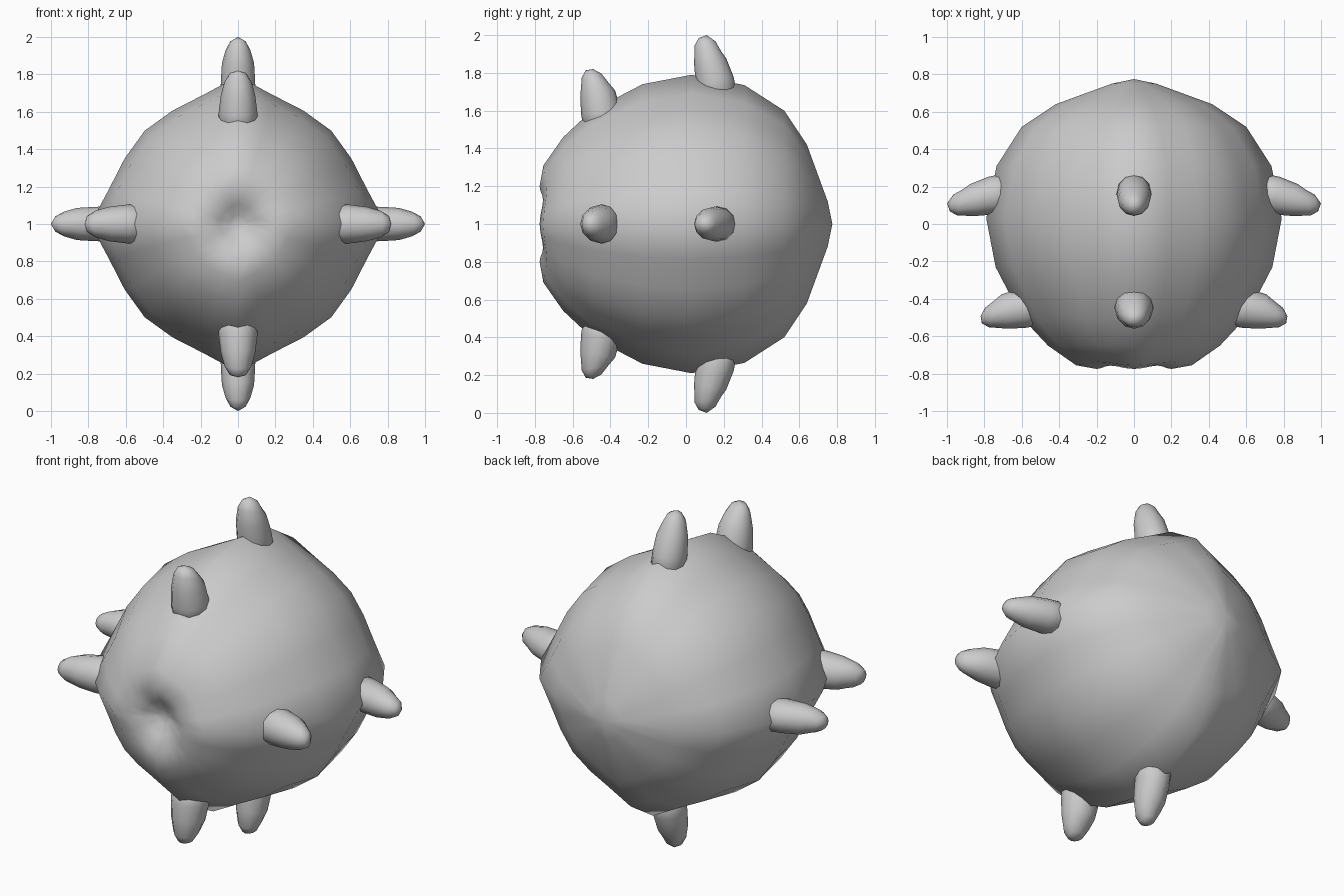
import bpy, bmesh, math

if "Cube" in bpy.data.objects:
    bpy.data.objects.remove(bpy.data.objects["Cube"])

SEG = 24
# radius multiplier every 15 degrees: four ridges with flatter panels between
RIDGE = [1.0, 0.905, 0.886, 0.893, 0.886, 0.905]


def loft(name, rings, cap_start, cap_end):
    """Skin closed rings of points, with a centre point at each end."""
    bm = bmesh.new()
    vs = [[bm.verts.new(p) for p in ring] for ring in rings]
    n = len(vs[0])
    for a, b in zip(vs, vs[1:]):
        for i in range(n):
            j = (i + 1) % n
            bm.faces.new((a[i], a[j], b[j], b[i]))
    for ring, tip in ((vs[0], cap_start), (vs[-1], cap_end)):
        c = bm.verts.new(tip)
        for i in range(n):
            bm.faces.new((ring[i], ring[(i + 1) % n], c))
    bmesh.ops.recalc_face_normals(bm, faces=bm.faces)
    for f in bm.faces:
        f.smooth = True
    me = bpy.data.meshes.new(name)
    bm.to_mesh(me)
    bm.free()
    ob = bpy.data.objects.new(name, me)
    bpy.context.collection.objects.link(ob)
    return ob


# Body: ridged rings along y, with a shallow dimple in the front
profile = [(0.75, 0.12), (0.64, 0.42), (0.52, 0.60), (0.31, 0.735),
           (0.03, 0.79), (-0.23, 0.74), (-0.50, 0.60), (-0.65, 0.46),
           (-0.755, 0.31), (-0.775, 0.20), (-0.73, 0.11), (-0.695, 0.05)]
rings = []
for y, r in profile:
    ring = []
    for k in range(SEG):
        a = 2 * math.pi * k / SEG
        f = RIDGE[k % 6]
        # the dimple rim dips between the ridges
        dip = 0.018 * math.sin(2 * a) ** 2 if y < -0.74 else 0
        ring.append((r * f * math.cos(a), y + dip, 1 + r * f * math.sin(a)))
    rings.append(ring)
loft("body", rings, (0, 0.775, 1), (0, -0.685, 1))


def spike(name, sections, tip, turn):
    """Blunt leaning spike; sections are (y, height, half depth, half width)."""
    c, s = math.cos(turn), math.sin(turn)

    def place(x, y, h):
        return (c * x + s * h, y, 1 - s * x + c * h)

    rings = []
    for y, h, d, w in sections:
        ring = []
        for k in range(12):
            a = 2 * math.pi * k / 12
            dy = d * math.cos(a)
            ring.append(place(w * math.sin(a), y + dy, h + 0.2 * dy * (-1 if h > 0.9 * tip[1] else 1)))
        rings.append(ring)
    loft(name, rings, place(0, sections[0][0], sections[0][1]), place(0, *tip))


# Spikes: two rows of four around the y axis
rear = [(0.18, 0.62, 0.10, 0.095), (0.152, 0.76, 0.10, 0.092),
        (0.128, 0.86, 0.085, 0.086), (0.115, 0.93, 0.070, 0.066),
        (0.112, 0.975, 0.045, 0.042)]
front = [(-0.43, 0.48, 0.105, 0.105), (-0.452, 0.60, 0.103, 0.103),
         (-0.468, 0.69, 0.092, 0.092), (-0.480, 0.76, 0.072, 0.072),
         (-0.490, 0.805, 0.042, 0.045)]
for i, side in enumerate(("top", "right", "bottom", "left")):
    spike("rear_spike_" + side, rear, (0.11, 1.0), i * math.pi / 2)
    spike("front_spike_" + side, front, (-0.492, 0.82), i * math.pi / 2)
